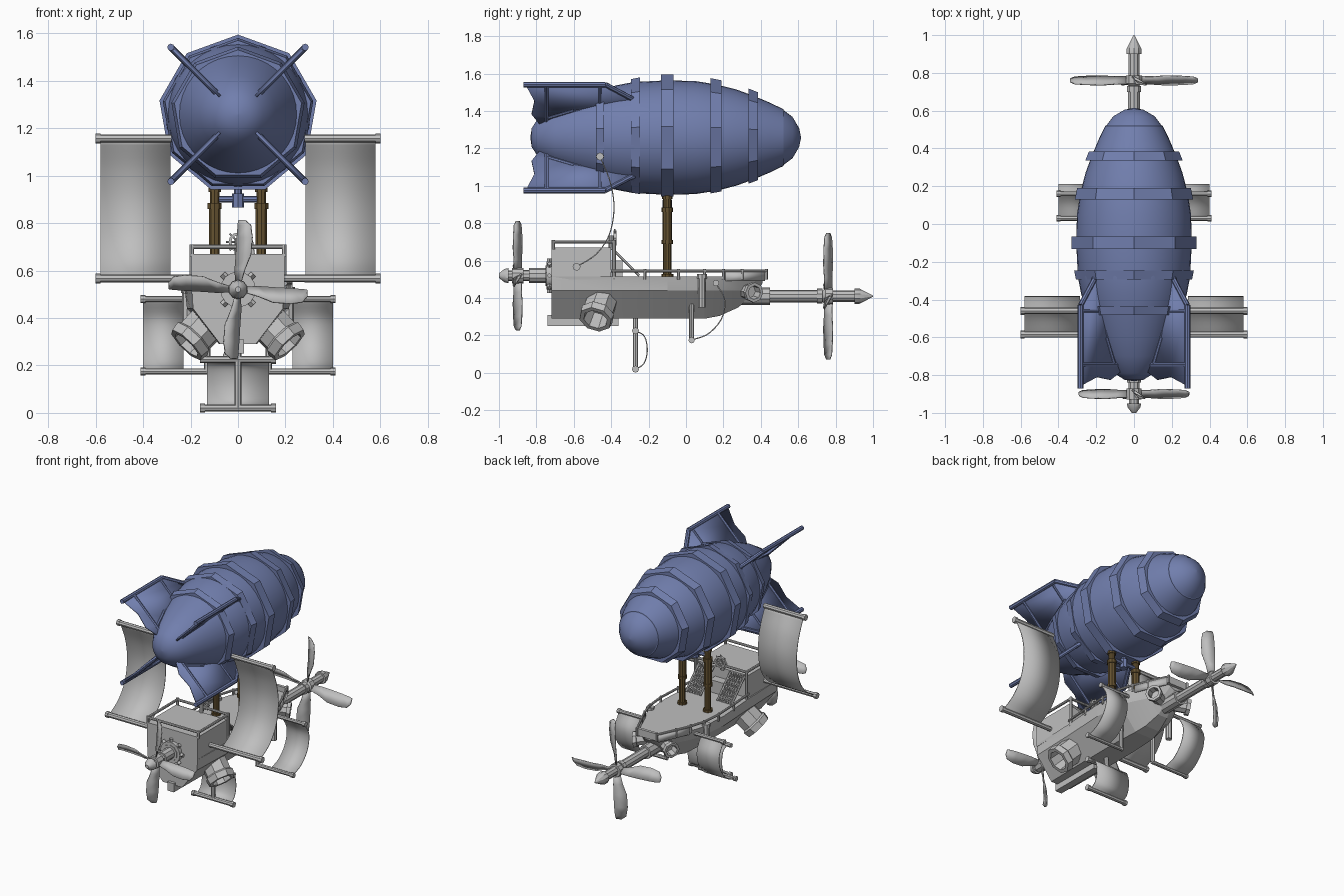
import bpy, bmesh, math
from mathutils import Vector, Matrix

if "Cube" in bpy.data.objects:
    bpy.data.objects.remove(bpy.data.objects["Cube"])

def material(name, c):
    m = bpy.data.materials.new(name)
    m.diffuse_color = (*c, 1)
    m.use_nodes = True
    m.node_tree.nodes["Principled BSDF"].inputs["Base Color"].default_value = m.diffuse_color
    return m

GREY = material("light_grey", (0.52, 0.52, 0.52))
BLUE = material("balloon_blue", (0.165, 0.21, 0.42))
BROWN = material("mast_brown", (0.13, 0.085, 0.03))

def finish(bm, name, mat, angle=30):
    bmesh.ops.recalc_face_normals(bm, faces=bm.faces)
    me = bpy.data.meshes.new(name)
    bm.to_mesh(me)
    bm.free()
    me.materials.append(mat)
    for p in me.polygons:
        p.use_smooth = True
    me.set_sharp_from_angle(angle=math.radians(angle))
    ob = bpy.data.objects.new(name, me)
    bpy.context.collection.objects.link(ob)
    return ob

def thicken(ob, t):
    m = ob.modifiers.new("thickness", 'SOLIDIFY')
    m.thickness, m.offset = t, 0

def rod(name, a, b, r, mat=GREY, r2=None, n=8):
    a, b = Vector(a), Vector(b)
    d = b - a
    bm = bmesh.new()
    mx = Matrix.Translation((a + b) / 2) @ d.to_track_quat('Z', 'Y').to_matrix().to_4x4()
    bmesh.ops.create_cone(bm, cap_ends=True, segments=n, radius1=r,
                          radius2=r if r2 is None else r2, depth=d.length, matrix=mx)
    return finish(bm, name, mat)

def box(name, lo, hi, mat=GREY):
    lo, hi = Vector(lo), Vector(hi)
    bm = bmesh.new()
    bmesh.ops.create_cube(bm, size=1, matrix=Matrix.Translation((lo + hi) / 2) @ Matrix.Diagonal((*(hi - lo), 1)))
    return finish(bm, name, mat)

def loft(name, rings, mat, closed=True, caps=True, loop=False, angle=30):
    bm = bmesh.new()
    vs = [[bm.verts.new(p) for p in r] for r in rings]
    n = len(rings[0])
    pairs = list(zip(vs, vs[1:])) + ([(vs[-1], vs[0])] if loop else [])
    for a, b in pairs:
        for i in range(n if closed else n - 1):
            j = (i + 1) % n
            bm.faces.new((a[i], a[j], b[j], b[i]))
    if caps and closed and not loop:
        bm.faces.new(vs[0])
        bm.faces.new(vs[-1])
    return finish(bm, name, mat, angle)

def lathe(name, prof, n, mat, base, axis=(0, 1, 0), loop=False, angle=30):
    """Spin (distance, radius) points round an axis."""
    q = Vector(axis).normalized().to_track_quat('Y', 'Z')
    rings = [[Vector(base) + q @ Vector((r * math.cos(t), d, r * math.sin(t)))
              for t in (math.pi / 2 + 2 * math.pi * i / n for i in range(n))] for d, r in prof]
    return loft(name, rings, mat, loop=loop, angle=angle)

def smooth_path(pts, k=5):
    """Catmull-Rom through 2D points."""
    P = [Vector(p) for p in pts]
    P = [2 * P[0] - P[1]] + P + [2 * P[-1] - P[-2]]
    out = []
    for a, b, c, d in zip(P, P[1:], P[2:], P[3:]):
        for i in range(k):
            t = i / k
            out.append(0.5 * (2 * b + (c - a) * t + (2 * a - 5 * b + 4 * c - d) * t * t
                              + (3 * b - a - 3 * c + d) * t ** 3))
    return out + [P[-2]]

def sail(name, x0, x1, path, rod_in, rod_out, r=0.016):
    ob = loft(name, [[(x0, y, z), (x1, y, z)] for y, z in smooth_path(path)], GREY, closed=False)
    thicken(ob, 0.006)
    for y, z in (path[0], path[-1]):
        rod(name + "_rod", (rod_in, y, z), (rod_out, y, z), r)
        s = 1 if rod_out > rod_in else -1
        rod(name + "_rod_end", (rod_out - s * 0.02, y, z), (rod_out, y, z), r + 0.004)

# Balloon envelope
ZC = 1.258
prof = [(-.832, .002), (-.825, .05), (-.79, .105), (-.7, .16), (-.6, .205), (-.46, .255), (-.37, .28),
        (-.28, .297), (-.1, .306), (.05, .302), (.16, .285), (.27, .257), (.36, .224), (.45, .186),
        (.52, .152), (.522, .146), (.57, .11), (.605, .05), (.615, .002)]
lathe("balloon", prof, 36, BLUE, (0, 0, ZC))

# Nine-sided belts
for y, w, r0, r1 in ((-.46, .022, .272, .285), (-.27, .025, .312, .322), (-.1, .033, .336, .336),
                     (.16, .03, .318, .306), (.36, .025, .262, .242)):
    lathe("balloon_belt", [(y - w, r0), (y + w, r1), (y + w, r1 - .045), (y - w, r0 - .045)],
          9, BLUE, (0, 0, ZC), loop=True, angle=15)

# Four tail fins with frame rods
for sx in (-1, 1):
    for sz in (-1, 1):
        def P(d, y):
            return Vector((sx * d * .7071, y, ZC + sz * d * .7071))
        bm = bmesh.new()
        outline = [(.1, -.78), (.18, -.825), (.28, -.81), (.385, -.85), (.395, -.43), (.3, -.27), (.2, -.27), (.1, -.5)]
        bm.faces.new([bm.verts.new(P(*p)) for p in outline])
        thicken(finish(bm, "fin_panel", BLUE), .012)
        for a, b, r in (((.4, -.87), (.4, -.43), .015), ((.4, -.43), (.28, -.27), .014),
                        ((.13, -.745), (.4, -.745), .013), ((.2, -.6), (.235, -.46), .012),
                        ((.15, -.745), (.21, -.6), .012), ((.22, -.46), (.395, -.46), .011)):
            rod("fin_frame", P(*a), P(*b), r, BLUE)

# Masts and the blue coupling between them
for s in (-1, 1):
    x = s * .098
    rod("mast", (x, -.1, .5), (x, -.1, .98), .022, BROWN, n=10)
    for z0, z1, r in ((.5, .53, .032), (.69, .71, .03), (.86, .885, .031), (.93, .97, .027), (.71, .86, .026)):
        rod("mast_collar", (x, -.1, z0), (x, -.1, z1), r, BROWN, n=10)
    box("mast_foot", (x - .05, -.15, .485), (x + .05, -.05, .505))
rod("coupling_bar", (-.08, -.1, .9), (.08, -.1, .9), .014, BLUE)
rod("coupling_hub", (0, -.1, .865), (0, -.1, .925), .026, BLUE)
rod("coupling_stem", (0, -.1, .92), (0, -.1, .98), .016, BLUE)

# Hull: (y, deck half width, chine half width, bottom half width, bottom z)
stations = [(-.72, .195, .19, .075, .29), (-.4, .205, .2, .08, .29), (-.1, .225, .215, .08, .29),
            (.1, .215, .195, .07, .29), (.18, .19, .165, .055, .305), (.28, .145, .115, .035, .35),
            (.37, .1, .06, .02, .43), (.41, .07, .045, .015, .48)]
rings = []
for y, wd, wc, wb, zb in stations:
    zc = max(.44, zb + .015)
    half = [(wd, .515), (wd - .003, max(.5, zc + .008)), (wc, zc), (wb, zb)]
    rings.append([(x, y, z) for x, z in half] + [(-x, y, z) for x, z in reversed(half)])
loft("hull", rings, GREY, angle=8)
box("keel_fin", (-.025, -.74, .25), (.025, -.36, .31))

# Cabin, roof rail and steering wheel
box("cabin", (-.195, -.72, .5), (.195, -.4, .67))
box("cabin_front_step", (-.055, -.4, .51), (.055, -.34, .6))
corners = [(-.195, -.71), (.195, -.71), (.195, -.385), (-.195, -.385)]
for i, (x, y) in enumerate(corners):
    x2, y2 = corners[(i + 1) % 4]
    rod("roof_rail", (x, y, .7), (x2, y2, .7), .009)
    rod("roof_post", (x, y, .5 if y > -.5 else .66), (x, y, .71), .01)
rod("wheel_stand", (0, -.4, .66), (0, -.4, .735), .014)
lathe("steering_wheel", [(-.008, .04), (.008, .04), (.008, .028), (-.008, .028)], 12, GREY, (0, -.38, .72), loop=True)
for i in range(4):
    c, s = .05 * math.cos(i * math.pi / 4), .05 * math.sin(i * math.pi / 4)
    rod("wheel_spoke", (-c, -.38, .72 - s), (c, -.38, .72 + s), .004, n=6)

# Sloping lattice panels before the cabin
for s in (-1, 1):
    a, b = Vector((s * .12, -.395, .665)), Vector((s * .12, -.25, .52))
    bm = bmesh.new()
    n = 6
    g = [[bm.verts.new(a.lerp(b, j / n) + Vector(((i / n - .5) * .11, 0, 0))) for i in range(n + 1)] for j in range(n + 1)]
    for j in range(n):
        for i in range(n):
            bm.faces.new((g[j][i], g[j][i + 1], g[j + 1][i + 1], g[j + 1][i]))
    bmesh.ops.poke(bm, faces=bm.faces)
    w = finish(bm, "lattice_panel", GREY).modifiers.new("lattice", 'WIREFRAME')
    w.thickness = .006
    for dx in (-.055, .055):
        rod("lattice_edge", a + Vector((dx, 0, 0)), b + Vector((dx, 0, 0)), .007, n=6)

# Deck rails and bow bulwark
rail = [(-.4, .2), (-.22, .213), (-.04, .222), (.1, .21), (.2, .178), (.3, .135), (.43, .075)]
for s in (-1, 1):
    for (y, x), (y2, x2) in zip(rail, rail[1:]):
        rod("deck_rail", (s * x, y, .545), (s * x2, y2, .545), .008)
        rod("rail_post", (s * x2, y2, .5), (s * x2, y2, .555), .008, n=6)
    ob = loft("bow_bulwark", [[(s * x, y, .49), (s * x, y, .54)] for y, x in ((.21, .17), (.31, .13), (.42, .08))],
              GREY, closed=False)
    thicken(ob, .012)
box("bow_beam", (-.08, .41, .5), (.08, .43, .55))

# Propellers with shafts
def propeller(name, y, z, R):
    for k in range(4):
        t = k * math.pi / 2
        rad = Vector((math.cos(t), 0, math.sin(t)))
        tan = Vector((math.sin(t), 0, -math.cos(t)))
        rows = []
        for f, lo, hi, pitch in ((.1, -.01, .012, .02), (.3, -.012, .03, .02), (.5, -.008, .055, .024),
                                 (.75, -.004, .062, .022), (.93, 0, .055, .018), (1, .002, .03, .008)):
            c = Vector((0, y, z)) + rad * (R * f)
            rows.append([c + tan * lo + Vector((0, pitch, 0)), c + tan * hi * R / .3 - Vector((0, pitch, 0))])
        thicken(loft(name + "_blade", rows, GREY, closed=False), .007)

propeller("rear_propeller", -.9, .52, .292)
propeller("front_propeller", .76, .41, .338)
lathe("rear_shaft", [(-.7, .055), (-.75, .055), (-.75, .04), (-.84, .04), (-.84, .03), (-.87, .03), (-.87, .042),
                     (-.93, .042), (-.93, .028), (-.95, .028), (-.95, .04), (-.97, .036), (-1, .012)], 10, GREY, (0, 0, .52))
rod("rear_gear", (0, -.745, .52), (0, -.715, .52), .075, n=16)
for i in range(8):
    t = i * math.pi / 4
    c, s = math.cos(t), math.sin(t)
    rod("gear_tooth", (.06 * c, -.73, .52 + .06 * s), (.092 * c, -.73, .52 + .092 * s), .014, n=4)
lathe("front_shaft", [(.27, .046), (.45, .046), (.45, .033), (.7, .033), (.7, .04), (.73, .04), (.73, .03), (.745, .045),
                      (.785, .045), (.785, .03), (.9, .03), (.9, .042), (.925, .042), (1, .003)], 10, GREY, (0, 0, .41))

# Sails: (y, z) curve from the upper to the lower rod
for s in (-1, 1):
    sail("large_sail", s * .285, s * .58, [(-.46, 1.157), (-.405, 1.02), (-.385, .88), (-.41, .74), (-.48, .635), (-.585, .567)],
         s * .28, s * .6, .017)
    rod("large_sail_arm", (s * .15, -.585, .567), (s * .3, -.585, .567), .016)
    sail("small_sail", s * .23, s * .4, [(.16, .48), (.207, .39), (.19, .29), (.12, .21), (.03, .175)], s * .12, s * .41, .013)
    rod("small_sail_strut", (s * .13, .03, .175), (s * .13, .03, .38), .014)
sail("belly_sail", -.13, .13, [(-.27, .225), (-.222, .195), (-.207, .12), (-.225, .05), (-.27, .02)], -.16, .16, .015)
rod("belly_sail_cap", (-.16, -.27, .02), (-.14, -.27, .02), .019)
rod("belly_sail_strut", (0, -.27, .02), (0, -.27, .31), .014)

# Engine nozzles, bow ports and side fenders
for s in (-1, 1):
    lathe("engine_nozzle", [(-.1, .085), (.05, .085), (.06, .096), (.1, .09), (.1, .066), (.0, .06), (0, .001), (-.1, .001)],
          8, GREY, (s * .15, -.46, .355), (s * .6, -.22, -.62))
    lathe("bow_port", [(-.08, .042), (.03, .042), (.03, .054), (.055, .054), (.055, .037), (0, .035), (0, .001), (-.08, .001)],
          8, GREY, (s * .1, .34, .435), (s * .85, .45, -.1))
    rod("fender", (s * .215, .085, .35), (s * .215, .085, .52), .02, n=8)
    rod("fender_cap", (s * .215, .085, .505), (s * .215, .085, .53), .026, n=8)
